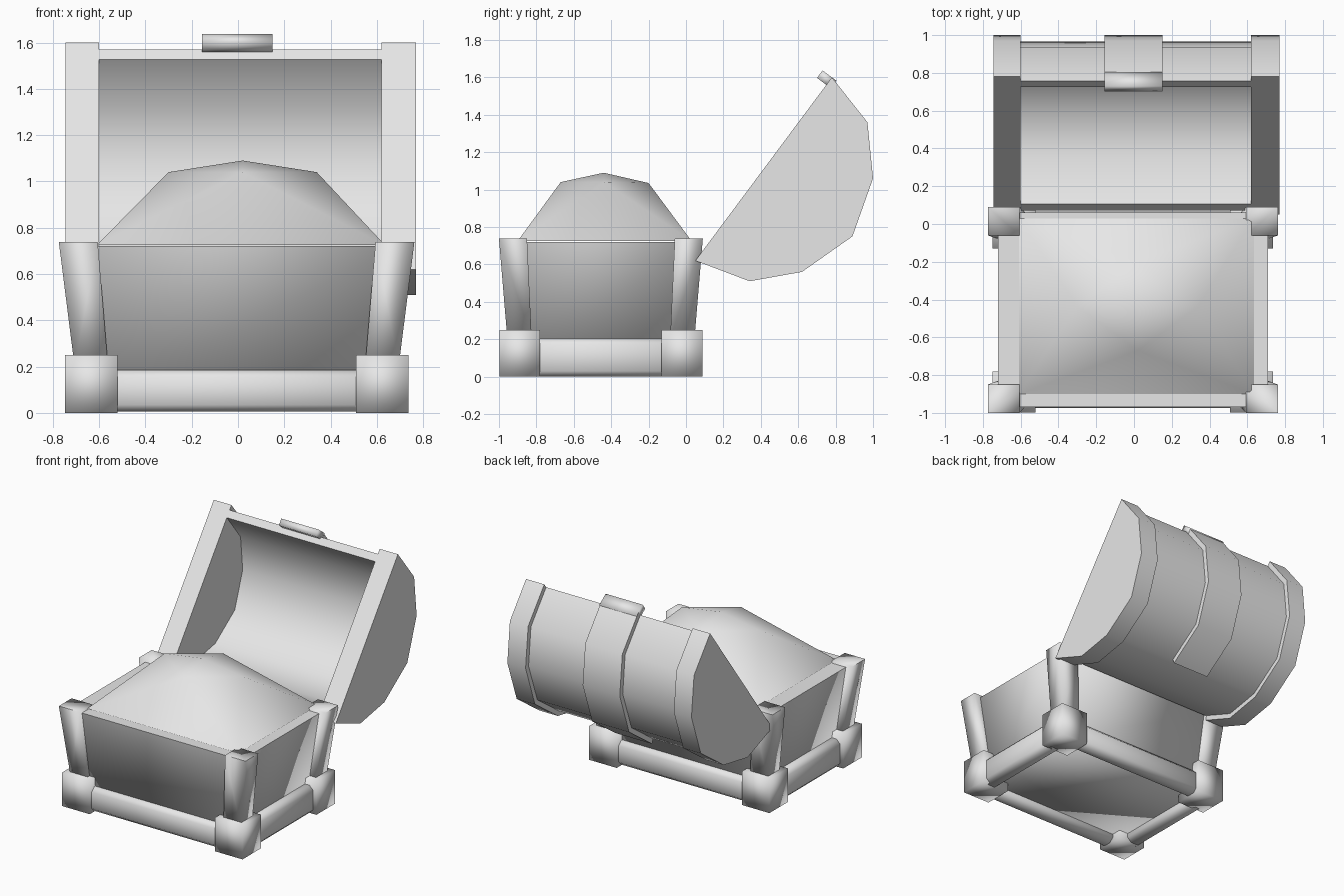
import bpy, bmesh, math
from mathutils import Vector

cube = bpy.data.objects.get("Cube")
if cube:
    bpy.data.objects.remove(cube, do_unlink=True)

grey = bpy.data.materials.new("plain grey")
grey.use_nodes = True
GREY = (0.8, 0.8, 0.8, 1)
grey.diffuse_color = GREY
grey.node_tree.nodes["Principled BSDF"].inputs["Base Color"].default_value = GREY

CX, CY = -0.006, -0.455          # centre of the chest base


def make(name, verts, faces, smooth=92, bevel=0):
    """Mesh object with outward normals and angle-limited smoothing."""
    bm = bmesh.new()
    vs = [bm.verts.new(v) for v in verts]
    for f in faces:
        bm.faces.new([vs[i] for i in f])
    bmesh.ops.recalc_face_normals(bm, faces=bm.faces)
    if bevel:
        bmesh.ops.bevel(bm, geom=bm.edges[:], offset=bevel, segments=1, affect='EDGES')
    mesh = bpy.data.meshes.new(name)
    bm.to_mesh(mesh)
    bm.free()
    mesh.materials.append(grey)
    ob = bpy.data.objects.new(name, mesh)
    bpy.context.collection.objects.link(ob)
    bpy.ops.object.select_all(action='DESELECT')
    ob.select_set(True)
    bpy.context.view_layer.objects.active = ob
    bpy.ops.object.shade_smooth_by_angle(angle=math.radians(smooth))
    return ob


def loft(name, lower, upper, **kw):
    """Solid between two loops with the same point count."""
    n = len(lower)
    sides = [(i, (i + 1) % n, (i + 1) % n + n, i + n) for i in range(n)]
    return make(name, lower + upper, sides + [tuple(range(n)), tuple(range(n, 2 * n))], **kw)


def rect(x0, x1, y0, y1, z):
    """Rectangle measured from the centre of the base."""
    return [(CX + x, CY + y, z) for x, y in ((x0, y0), (x1, y0), (x1, y1), (x0, y1))]


def prism(name, outline, x0, x1, **kw):
    """Extrude a (y, z) outline along x."""
    return loft(name, [(x0, *p) for p in outline], [(x1, *p) for p in outline], **kw)


# Base: tapered body, mirrored corners and rails
loft("chest_body", rect(-.63, .63, -.47, .47, .06), rect(-.715, .715, -.515, .515, .72))

for sx, side in ((-1, "right"), (1, "left")):
    for sy, end in ((-1, "front"), (1, "back")):
        def corner(xi, xo, yi, yo, z):
            return rect(sx * xi, sx * xo, sy * yi, sy * yo, z)
        loft(f"{end}_{side}_foot", corner(.515, .742, .325, .543, 0),
             corner(.515, .742, .325, .543, .25))
        loft(f"{end}_{side}_post", corner(.555, .70, .37, .50, .2),
             corner(.60, .768, .395, .545, .738))
    loft(f"{side}_rail", rect(sx * .59, sx * .715, -.38, .38, 0),
         rect(sx * .59, sx * .715, -.38, .38, .205), bevel=.03)
for sy, end in ((-1, "front"), (1, "back")):
    loft(f"{end}_rail", rect(-.56, .56, sy * .40, sy * .52, .005),
         rect(-.56, .56, sy * .40, sy * .52, .185), bevel=.03)

# Treasure mound: rectangle, raised diamond and peak
mound = [(-.61, -.9, .725), (.635, -.9, .725), (.635, .03, .725), (-.61, .03, .725),
         (.02, -.67, 1.04), (.34, -.435, 1.04), (.02, -.2, 1.035), (-.3, -.435, 1.04),
         (.02, -.44, 1.09)]
faces = [(0, 1, 2, 3)]
for i in range(4):
    j = (i + 1) % 4
    faces += [(i, j, 4 + i), (j, 4 + j, 4 + i), (4 + i, 4 + j, 8)]
make("treasure_mound", mound, faces)

# Open lid: one arched profile reused at several scales
profile = [Vector(p) for p in ((.05, .62), (.34, .51), (.62, .56), (.89, .75),
                               (1, 1.06), (.97, 1.36), (.78, 1.6))]
middle = (profile[0] + profile[-1]) / 2


def scaled(s, start=0):
    return [middle + (p - middle) * s for p in profile[start:]]


prism("lid_end_right", scaled(1), -.745, -.6, smooth=60)
prism("lid_end_left", scaled(1), .62, .77, smooth=60)
prism("lid_shell", scaled(.94) + scaled(.85)[::-1], -.6, .62, smooth=60)
prism("lid_strap", scaled(1, 2) + scaled(.9, 2)[::-1], -.155, .15, smooth=60)

# Clasp at the tip of the strap, aligned with the lid opening
along = (profile[-1] - profile[0]).normalized()
out = Vector((-along.y, along.x))
tip = profile[-1]
prism("lid_clasp", [tip + along * a + out * b for a, b in
                    ((-.05, -.03), (0, -.03), (0, .062), (-.05, .062))], -.155, .15)
